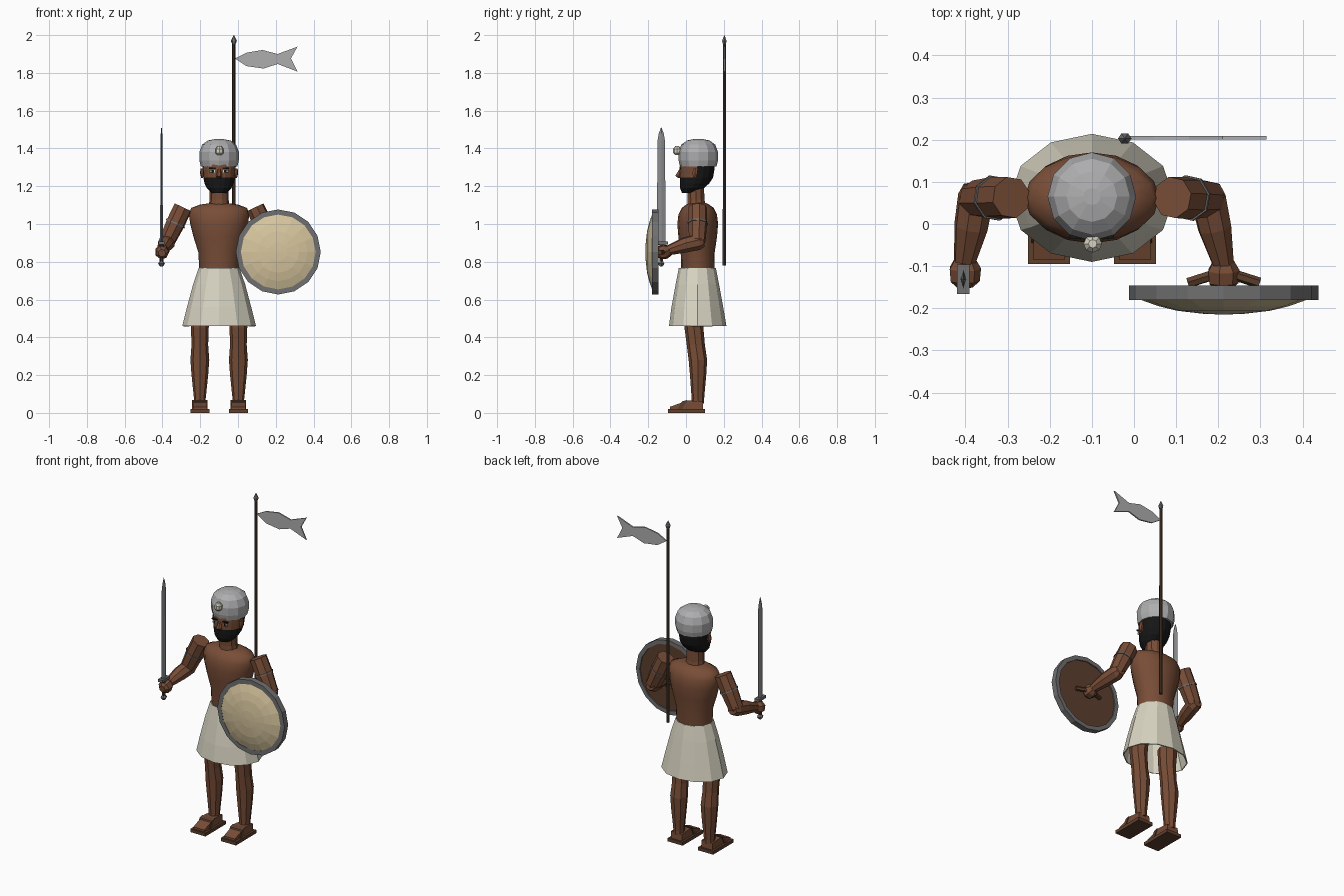
import bpy, bmesh, math
from mathutils import Vector


def mat(name, r, g, b):
    m = bpy.data.materials.new(name)
    m.diffuse_color = (r, g, b, 1)
    return m


SKIN = mat("brown skin", 0.19, 0.075, 0.038)
CLOTH = mat("cream linen", 0.69, 0.66, 0.54)
HIDE = mat("tan hide", 0.68, 0.56, 0.34)
WRAP = mat("light grey cap", 0.42, 0.42, 0.43)
STEEL = mat("steel", 0.25, 0.26, 0.27)
RIM = mat("dark grey metal", 0.16, 0.16, 0.16)
WOOD = mat("dark wood", 0.055, 0.03, 0.018)
LEATHER = mat("leather", 0.11, 0.05, 0.027)
HAIR = mat("black hair", 0.008, 0.008, 0.008)

CX, CY = -0.1, 0.062   # body axis


def finish(name, bm, mats, rule=None, smooth=0):
    bmesh.ops.recalc_face_normals(bm, faces=bm.faces[:])
    if rule:
        for f in bm.faces:
            f.material_index = rule(f.calc_center_median())
    me = bpy.data.meshes.new(name)
    bm.to_mesh(me)
    bm.free()
    for m in mats:
        me.materials.append(m)
    ob = bpy.data.objects.new(name, me)
    bpy.context.collection.objects.link(ob)
    if smooth:
        bpy.context.view_layer.objects.active = ob
        ob.select_set(True)
        bpy.ops.object.shade_smooth_by_angle(angle=math.radians(smooth))
        ob.select_set(False)
    return ob


def loft(name, rings, mats, n=12, caps=True, rule=None, smooth=0):
    """Skin rings given as (centre, u vector, v vector)."""
    bm = bmesh.new()
    loops = []
    for c, u, v in rings:
        loops.append([bm.verts.new(Vector(c) + Vector(u) * math.cos(2 * math.pi * i / n)
                                   + Vector(v) * math.sin(2 * math.pi * i / n)) for i in range(n)])
    for a, b in zip(loops, loops[1:]):
        for i in range(n):
            j = (i + 1) % n
            bm.faces.new((a[i], a[j], b[j], b[i]))
    if caps:
        bm.faces.new(loops[0])
        bm.faces.new(loops[-1])
    return finish(name, bm, mats, rule, smooth)


def turned(name, x, rows, mats, **kw):
    """Upright loft from rows of (z, centre y, half width, half depth)."""
    return loft(name, [((x, y, z), (rx, 0, 0), (0, ry, 0)) for z, y, rx, ry in rows], mats, **kw)


def limb(name, path, mats, n=8):
    """Tube along a path of (point, radius)."""
    pts = [Vector(p) for p, r in path]
    rings = []
    for i, (p, r) in enumerate(path):
        t = (pts[min(i + 1, len(pts) - 1)] - pts[max(i - 1, 0)]).normalized()
        u = t.cross(Vector((1, 0.2, 0.3))).normalized()
        rings.append((p, u * r, t.cross(u) * r))
    return loft(name, rings, mats, n=n)


def prism(name, pts, axis, lo, hi, mats):
    """Extrude an outline along x (axis 0) or y (axis 1)."""
    bm = bmesh.new()
    place = (lambda p, d: (d, p[0], p[1])) if axis == 0 else (lambda p, d: (p[0], d, p[1]))
    a = [bm.verts.new(place(p, lo)) for p in pts]
    b = [bm.verts.new(place(p, hi)) for p in pts]
    bm.faces.new(a)
    bm.faces.new(b)
    for i in range(len(pts)):
        j = (i + 1) % len(pts)
        bm.faces.new((a[i], a[j], b[j], b[i]))
    return finish(name, bm, mats)


def box(name, c, s, mats):
    y, z = c[1], c[2]
    h, k = s[1] / 2, s[2] / 2
    return prism(name, [(y - h, z - k), (y + h, z - k), (y + h, z + k), (y - h, z + k)],
                 0, c[0] - s[0] / 2, c[0] + s[0] / 2, mats)


# Torso, neck and kilt
turned("torso", CX, [(0.74, CY, 0.104, 0.088), (0.85, CY, 0.11, 0.09), (0.93, CY, 0.135, 0.102),
                     (1.0, CY, 0.153, 0.108), (1.05, CY, 0.16, 0.102), (1.085, CY, 0.148, 0.085),
                     (1.103, CY, 0.10, 0.06), (1.11, CY, 0.05, 0.045)], [SKIN], n=16, smooth=50)
turned("neck", CX, [(1.09, 0.055, 0.056, 0.052), (1.13, 0.053, 0.05, 0.047), (1.22, 0.05, 0.05, 0.047)],
       [SKIN], n=10)
kilt = turned("kilt", CX, [(0.768, 0.06, 0.108, 0.098), (0.68, 0.06, 0.138, 0.115),
                           (0.56, 0.06, 0.17, 0.137), (0.46, 0.062, 0.195, 0.152)],
              [CLOTH], n=12, caps=False)
mod = kilt.modifiers.new("thickness", "SOLIDIFY")
mod.thickness = 0.006
mod.offset = -1

# Head: face is skin, beard and back are hair
turned("head", CX, [(1.165, 0.02, 0.04, 0.042), (1.19, 0.032, 0.066, 0.063), (1.215, 0.045, 0.077, 0.078),
                    (1.245, 0.055, 0.083, 0.088), (1.285, 0.058, 0.087, 0.092), (1.33, 0.06, 0.09, 0.092)],
       [SKIN, HAIR], n=16, rule=lambda c: 0 if c.z > 1.245 and c.y < 0.065 else 1)
loft("nose", [((CX, -0.03, 1.29), (0.008, 0, 0), (0, 0.006, 0)),
              ((CX, -0.038, 1.255), (0.016, 0, 0), (0, 0.022, 0)),
              ((CX, -0.03, 1.243), (0.012, 0, 0), (0, 0.012, 0))], [SKIN], n=6)
for s in (-1, 1):
    box("eye_white", (CX + s * 0.034, -0.029, 1.279), (0.026, 0.007, 0.012), [CLOTH])
    box("pupil", (CX + s * 0.033, -0.031, 1.279), (0.012, 0.008, 0.012), [HAIR])
    box("eyebrow", (CX + s * 0.035, -0.03, 1.296), (0.036, 0.009, 0.007), [HAIR])
    turned("ear", CX + s * 0.09, [(1.243, 0.045, 0.005, 0.008), (1.27, 0.048, 0.011, 0.016),
                                  (1.295, 0.05, 0.008, 0.012)], [SKIN], n=6)

# Cap with front ornament
turned("cap", CX, [(1.305, 0.065, 0.097, 0.097), (1.335, 0.065, 0.104, 0.104), (1.38, 0.065, 0.105, 0.105),
                   (1.42, 0.065, 0.09, 0.09), (1.442, 0.065, 0.06, 0.06), (1.45, 0.065, 0.02, 0.02)],
       [WRAP], n=12)
turned("cap_ornament", CX + 0.002, [(1.364, -0.047, 0.01, 0.01), (1.376, -0.047, 0.022, 0.021),
                                    (1.398, -0.047, 0.022, 0.021), (1.412, -0.047, 0.01, 0.01)],
       [CLOTH], n=8)

# Legs and sandals
for s in (-1, 1):
    x = CX + s * 0.102
    turned("leg", x, [(0.56, 0.045, 0.055, 0.055), (0.45, 0.042, 0.047, 0.05), (0.36, 0.052, 0.044, 0.048),
                      (0.28, 0.063, 0.05, 0.049), (0.2, 0.064, 0.044, 0.043), (0.075, 0.063, 0.031, 0.033),
                      (0.05, 0.063, 0.03, 0.032)], [SKIN], n=8)
    box("sandal_sole", (x, 0.003, 0.01), (0.1, 0.195, 0.02), [LEATHER])
    prism("foot", [(-0.085, 0.02), (0.09, 0.02), (0.088, 0.06), (0.01, 0.066), (-0.03, 0.052), (-0.085, 0.032)],
          0, x - 0.037, x + 0.037, [SKIN])
    prism("sandal_strap", [(-0.045, 0.02), (-0.02, 0.02), (0.005, 0.068), (-0.02, 0.061)],
          0, x - 0.041, x + 0.041, [LEATHER])

# Arms: mirrored upper arms, forearms reaching the sword and the shield grip
for s, wrist in ((-1, (-0.402, -0.09, 0.86)), (1, (0.212, -0.095, 0.86))):
    shoulder = Vector((CX + s * 0.195, 0.063, 1.08))
    elbow = Vector((CX + s * 0.275, 0.06, 0.91))
    mid = shoulder.lerp(elbow, 0.45)
    limb("upper_arm", [(shoulder + Vector((-s * 0.004, 0, 0.008)), 0.05), (mid, 0.051), (elbow, 0.044),
                       (elbow + Vector((s * 0.006, 0, -0.03)), 0.028)], [SKIN])
    limb("forearm", [(elbow + Vector((0, 0.035, -0.002)), 0.03), (elbow + Vector((0, 0.005, -0.005)), 0.044),
                     (elbow.lerp(Vector(wrist), 0.45), 0.041), (wrist, 0.026)], [SKIN])
    w = Vector(wrist)
    limb("hand", [(w + Vector((0, 0.01, 0)), 0.024), (w + Vector((0, -0.015, -0.006)), 0.039),
                  (w + Vector((0, -0.045, -0.012)), 0.036), (w + Vector((0, -0.06, -0.014)), 0.02)], [SKIN], n=7)
    d = (elbow - shoulder).normalized()
    limb("armband", [(mid - d * 0.004, 0.055), (mid + d * 0.004, 0.055)], [RIM])

# Sword
SX, SY = -0.405, -0.131
turned("sword_blade", SX, [(0.89, SY, 0.007, 0.023), (1.44, SY, 0.006, 0.02), (1.48, SY, 0.004, 0.013),
                           (1.512, SY, 0.001, 0.001)], [STEEL], n=4)
box("sword_guard", (SX, SY, 0.9), (0.03, 0.07, 0.016), [RIM])
turned("sword_grip", SX, [(0.79, SY, 0.011, 0.011), (0.9, SY, 0.011, 0.011)], [WOOD], n=6)
turned("sword_pommel", SX, [(0.775, SY, 0.008, 0.008), (0.79, SY, 0.018, 0.02), (0.803, SY, 0.01, 0.01)],
       [RIM], n=6)

# Round shield: hide dome, metal rim, leather back
PX, PZ = 0.213, 0.852


def disc(name, rows, mats, **kw):
    return loft(name, [((PX, y, PZ), (r, 0, 0), (0, 0, r)) for y, r in rows], mats, n=16, **kw)


disc("shield_rim", [(-0.146, 0.2), (-0.146, 0.225), (-0.181, 0.225), (-0.181, 0.198), (-0.146, 0.2)],
     [RIM], caps=False)
disc("shield_dome", [(-0.165, 0.2), (-0.179, 0.2), (-0.195, 0.155), (-0.206, 0.11), (-0.213, 0.05),
                     (-0.215, 0.004)], [HIDE])
disc("shield_back", [(-0.152, 0.202), (-0.166, 0.202)], [LEATHER])
# Angled grip bars behind the shield
for s in (-1, 1):
    limb("shield_grip", [((PX + s * 0.085, -0.14, PZ - 0.003), 0.013), ((PX, -0.113, PZ), 0.013)], [LEATHER], n=6)

# Standard: pole, tip and fish shaped plate
turned("standard_pole", -0.022, [(0.78, 0.203, 0.01, 0.01), (1.965, 0.203, 0.009, 0.009)], [WOOD], n=6)
turned("standard_tip", -0.022, [(1.952, 0.203, 0.009, 0.009), (1.97, 0.203, 0.016, 0.014),
                                (2.0, 0.203, 0.001, 0.001)], [RIM], n=6)
prism("fish_plate", [(-0.015, 1.876), (0.045, 1.907), (0.13, 1.921), (0.21, 1.9), (0.315, 1.939), (0.28, 1.876),
                     (0.315, 1.807), (0.21, 1.847), (0.135, 1.823), (0.045, 1.836)], 1, 0.201, 0.209, [WRAP])
